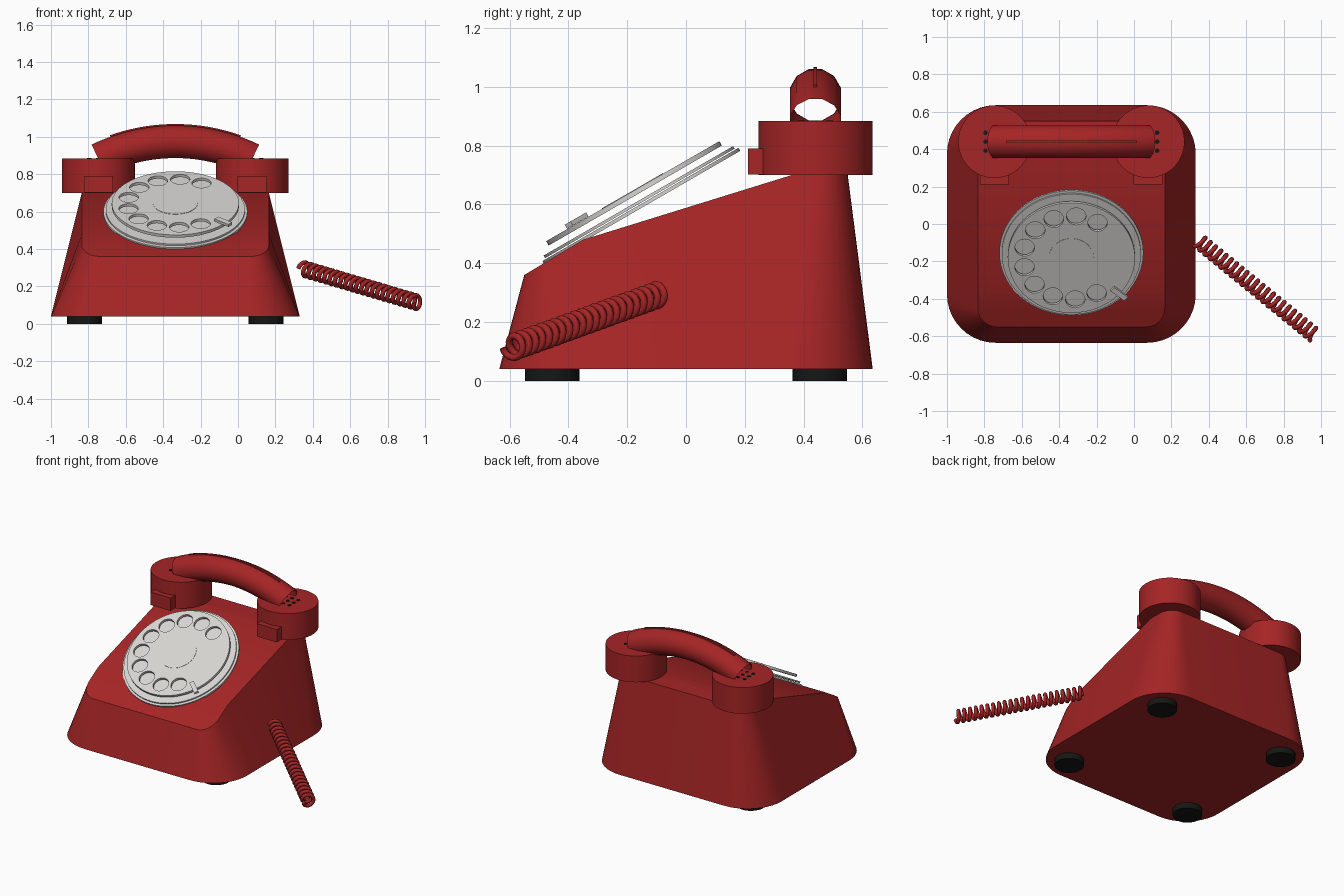
import bpy, bmesh, math
from mathutils import Vector, Matrix

if "Cube" in bpy.data.objects:
    bpy.data.objects.remove(bpy.data.objects["Cube"])

CX = -0.335  # centre line of the phone


def material(name, rgb):
    m = bpy.data.materials.new(name)
    m.diffuse_color = (*rgb, 1)
    m.use_nodes = True
    m.node_tree.nodes["Principled BSDF"].inputs["Base Color"].default_value = m.diffuse_color
    return m


RED = material("red plastic", (0.38, 0.018, 0.019))
SILVER = material("silver metal", (0.68, 0.67, 0.65))
BLACK = material("black rubber", (0.008, 0.008, 0.008))


def add_object(name, bm, mat, matrix=None, angle=35):
    bmesh.ops.recalc_face_normals(bm, faces=bm.faces)
    if matrix:
        bm.transform(matrix)
    me = bpy.data.meshes.new(name)
    bm.to_mesh(me)
    bm.free()
    return link(name, me, mat, angle)


def link(name, me, mat, angle=35):
    me.materials.clear()
    me.materials.append(mat)
    ob = bpy.data.objects.new(name, me)
    bpy.context.collection.objects.link(ob)
    bpy.ops.object.select_all(action='DESELECT')
    ob.select_set(True)
    bpy.context.view_layer.objects.active = ob
    bpy.ops.object.shade_smooth_by_angle(angle=math.radians(angle))
    return ob


def cylinder(name, r, z0, z1, mat, matrix, sides=64):
    bm = bmesh.new()
    bmesh.ops.create_cone(bm, cap_ends=True, segments=sides, radius1=r, radius2=r, depth=z1 - z0,
                          matrix=Matrix.Translation((0, 0, (z0 + z1) / 2)))
    return add_object(name, bm, mat, matrix)


def box(name, size, mat, matrix):
    bm = bmesh.new()
    bmesh.ops.create_cube(bm, size=1, matrix=Matrix.Diagonal((*size, 1)))
    return add_object(name, bm, mat, matrix)


def curve_to_mesh(name, curve, mat, matrix=None, angle=35):
    ob = bpy.data.objects.new(name + "_curve", curve)
    bpy.context.collection.objects.link(ob)
    bpy.context.view_layer.update()
    dg = bpy.context.evaluated_depsgraph_get()
    me = bpy.data.meshes.new_from_object(ob.evaluated_get(dg))
    bpy.data.objects.remove(ob)
    if matrix:
        me.transform(matrix)
    me.name = name
    return link(name, me, mat, angle)


def add_spline(curve, pts, cyclic):
    s = curve.splines.new('POLY')
    s.points.add(len(pts) - 1)
    for p, co in zip(s.points, pts):
        p.co = (*co, 1)
    s.use_cyclic_u = cyclic


# Body: rounded base outline lofted to a smaller outline with a sloping top
def half_outline(w, d, r, y_front, y_back):
    pts = []
    for i in range(11):
        a = math.radians(-90 + 9 * i)
        pts.append((w - r + r * math.cos(a), -d + r + r * math.sin(a)))
    pts += [(w, y_front), (w, y_back)]
    for i in range(11):
        a = math.radians(9 * i)
        pts.append((w - r + r * math.cos(a), d - r + r * math.sin(a)))
    return pts


def top_z(y):
    if y < -0.35:
        return 0.48 + (y + 0.35) * 0.6
    return min(0.70, 0.48 + (y + 0.35) * 0.22 / 0.71)


bm = bmesh.new()
low = half_outline(0.665, 0.635, 0.26, -0.33, 0.34)
top = half_outline(0.5, 0.55, 0.10, -0.35, 0.36)
rows = {}
for s in (1, -1):
    rows[s, 0] = [bm.verts.new((CX + s * x, y, 0.04)) for x, y in low]
    rows[s, 1] = [bm.verts.new((CX + s * x, y, top_z(y))) for x, y in top]
n = len(low)
for i in range(n - 1):
    for s in (1, -1):
        bm.faces.new((rows[s, 0][i], rows[s, 0][i + 1], rows[s, 1][i + 1], rows[s, 1][i]))
    for k in (0, 1):
        bm.faces.new((rows[1, k][i], rows[1, k][i + 1], rows[-1, k][i + 1], rows[-1, k][i]))
for i in (0, n - 1):
    bm.faces.new((rows[1, 0][i], rows[-1, 0][i], rows[-1, 1][i], rows[1, 1][i]))
add_object("body", bm, RED, angle=22)

# Feet
for sx in (-1, 1):
    for sy in (-1, 1):
        cylinder("foot", 0.093, 0, 0.045, BLACK,
                 Matrix.Translation((CX + sx * 0.485, sy * 0.455, 0)), 32)

# Dial: base discs, finger wheel with ten holes, centre disc and finger stop
dial = Matrix.Translation((CX, -0.155, 0.60)) @ Matrix.Rotation(math.radians(30), 4, 'X')
cylinder("dial_base", 0.385, -0.012, 0.0, SILVER, dial, 96)
cylinder("dial_plate", 0.372, 0.004, 0.014, SILVER, dial, 96)


def circle(cx, cy, r, sides):
    return [(cx + r * math.cos(2 * math.pi * i / sides), cy + r * math.sin(2 * math.pi * i / sides), 0)
            for i in range(sides)]


cu = bpy.data.curves.new("finger_wheel", 'CURVE')
cu.dimensions = '2D'
cu.fill_mode = 'BOTH'
cu.extrude = 0.0085
add_spline(cu, circle(0, 0, 0.34, 96), True)
for i in range(10):
    a = math.radians(57 + 27.2 * i)
    add_spline(cu, circle(0.257 * math.cos(a), 0.257 * math.sin(a), 0.052, 32), True)
curve_to_mesh("finger_wheel", cu, SILVER, dial @ Matrix.Translation((0, 0, 0.0435)))
cylinder("dial_centre", 0.12, 0.045, 0.054, SILVER, dial, 64)
stop = dial @ Matrix.Rotation(math.radians(-40), 4, 'Z') @ Matrix.Translation((0.335, 0, 0.061))
box("finger_stop", (0.095, 0.03, 0.016), SILVER, stop)

# Handset ends with front tabs and rows of sound holes
for sx in (-1, 1):
    ex = CX + sx * 0.411
    cylinder("handset_end", 0.194, 0.70, 0.883, RED, Matrix.Translation((ex, 0.44, 0)))
    box("handset_tab", (0.155, 0.09, 0.09), RED, Matrix.Translation((ex, 0.255, 0.746)))
    for i in (-1, 0, 1):
        for j in (-1, 0, 1):
            cylinder("sound_hole", 0.012, 0.88, 0.886, BLACK,
                     Matrix.Translation((ex + i * 0.048, 0.44 + j * 0.048, 0)), 12)


# Handset handle: open tube swept along an arc, with a thin seam on top
def arc_sweep(name, section, half_angle, steps, caps):
    bm = bmesh.new()
    rings = []
    for i in range(steps + 1):
        a = math.radians(half_angle) * (2 * i / steps - 1)
        rings.append([bm.verts.new((CX + (0.95 + v) * math.sin(a), 0.44 + u,
                                    0.023 + (0.95 + v) * math.cos(a))) for u, v in section])
    m = len(section)
    for r0, r1 in zip(rings, rings[1:]):
        for j in range(m):
            bm.faces.new((r0[j], r0[(j + 1) % m], r1[(j + 1) % m], r1[j]))
    if caps:
        bm.faces.new(rings[0])
        bm.faces.new(rings[-1])
    add_object(name, bm, RED)


tube = [(0.09 * math.cos(math.radians(15 + 30 * i)), 0.09 * math.sin(math.radians(15 + 30 * i)))
        for i in range(12)]
arc_sweep("handle", tube, 25.6, 24, False)
arc_sweep("handle_seam", [(-0.006, 0.08), (0.006, 0.08), (0.006, 0.095), (-0.006, 0.095)], 19.6, 20, True)

# Coiled cord
start, end = Vector((0.345, -0.09, 0.295)), Vector((0.965, -0.595, 0.112))
axis = (end - start).normalized()
side = axis.cross(Vector((0, 0, 1))).normalized()
up = side.cross(axis)
turns, per = 22, 16
pts = []
for i in range(turns * per + 1):
    a = 2 * math.pi * i / per
    pts.append(start.lerp(end, i / (turns * per)) + 0.036 * (side * math.cos(a) + up * math.sin(a)))
cu = bpy.data.curves.new("cord", 'CURVE')
cu.dimensions = '3D'
cu.bevel_depth = 0.012
cu.bevel_resolution = 2
cu.use_fill_caps = True
add_spline(cu, pts, False)
curve_to_mesh("cord", cu, RED, angle=60)
